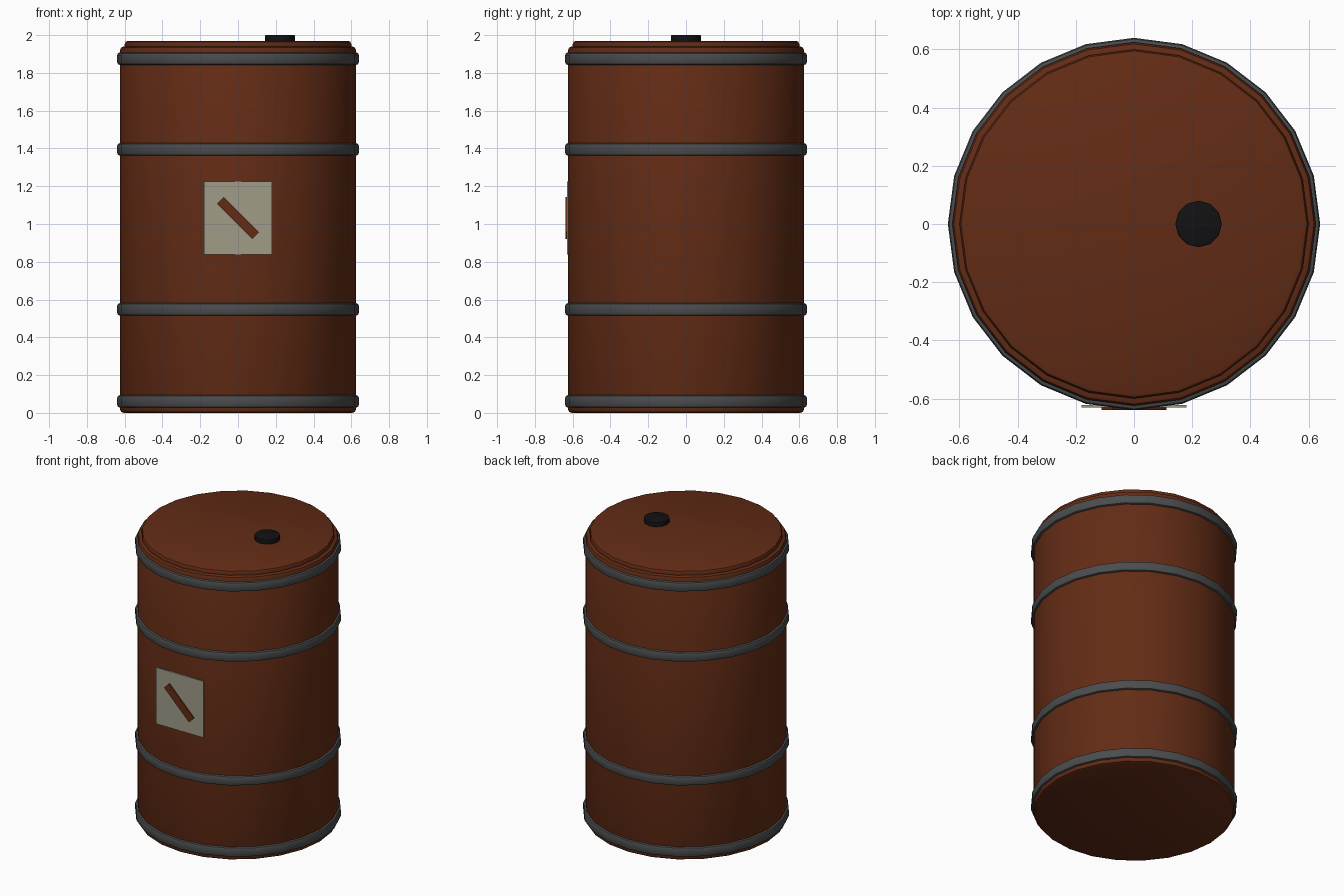
import bpy, bmesh, math
from mathutils import Matrix

if "Cube" in bpy.data.objects:
    bpy.data.objects.remove(bpy.data.objects["Cube"])


def material(name, rgb):
    m = bpy.data.materials.new(name)
    m.diffuse_color = (*rgb, 1)
    m.use_nodes = True
    m.node_tree.nodes["Principled BSDF"].inputs["Base Color"].default_value = m.diffuse_color
    return m


rust = material("rust_brown", (0.125, 0.025, 0.0075))
steel = material("dark_steel", (0.07, 0.072, 0.074))
black = material("black_plastic", (0.006, 0.006, 0.007))
paper = material("label_paper", (0.35, 0.335, 0.25))


def finish(name, bm, mat, bevel=0, segments=2):
    """Turn a bmesh into an object with rounded sharp edges."""
    if bevel:
        sharp = [e for e in bm.edges if e.calc_face_angle(0) > math.radians(50)]
        bmesh.ops.bevel(bm, geom=sharp, offset=bevel, segments=segments,
                        profile=0.5, affect='EDGES')
    bmesh.ops.recalc_face_normals(bm, faces=bm.faces)
    mesh = bpy.data.meshes.new(name)
    bm.to_mesh(mesh)
    bm.free()
    mesh.materials.append(mat)
    ob = bpy.data.objects.new(name, mesh)
    bpy.context.collection.objects.link(ob)
    bpy.ops.object.select_all(action='DESELECT')
    ob.select_set(True)
    bpy.context.view_layer.objects.active = ob
    bpy.ops.object.shade_smooth_by_angle(angle=math.radians(35))
    return ob


def disc(name, radius, z0, z1, mat, bevel, sides=24, x=0):
    bm = bmesh.new()
    bmesh.ops.create_cone(bm, cap_ends=True, segments=sides, radius1=radius,
                          radius2=radius, depth=z1 - z0,
                          matrix=Matrix.Translation((x, 0, (z0 + z1) / 2)))
    return finish(name, bm, mat, bevel)


def plate(name, width, height, y_front, y_back, z, mat, tilt=0):
    bm = bmesh.new()
    bmesh.ops.create_cube(bm, size=1, matrix=(
        Matrix.Translation((0, (y_front + y_back) / 2, z))
        @ Matrix.Rotation(math.radians(tilt), 4, 'Y')
        @ Matrix.Diagonal((width, y_back - y_front, height, 1))))
    return finish(name, bm, mat)


# Drum body, lid and filler cap
disc("drum_body", 0.625, 0, 1.94, rust, 0.02)
disc("lid", 0.6, 1.92, 1.97, rust, 0.018)
disc("filler_cap", 0.08, 1.96, 2.0, black, 0.004, sides=12, x=0.222)

# Steel hoops around the drum
for i, z in enumerate((0.061, 0.548, 1.395, 1.875)):
    disc(f"hoop_{i + 1}", 0.64, z - 0.033, z + 0.033, steel, 0.0145)

# Front label with diagonal stripe
plate("label", 0.36, 0.385, -0.631, -0.622, 1.032, paper)
plate("label_stripe", 0.265, 0.052, -0.639, -0.6305, 1.032, rust, tilt=45)
